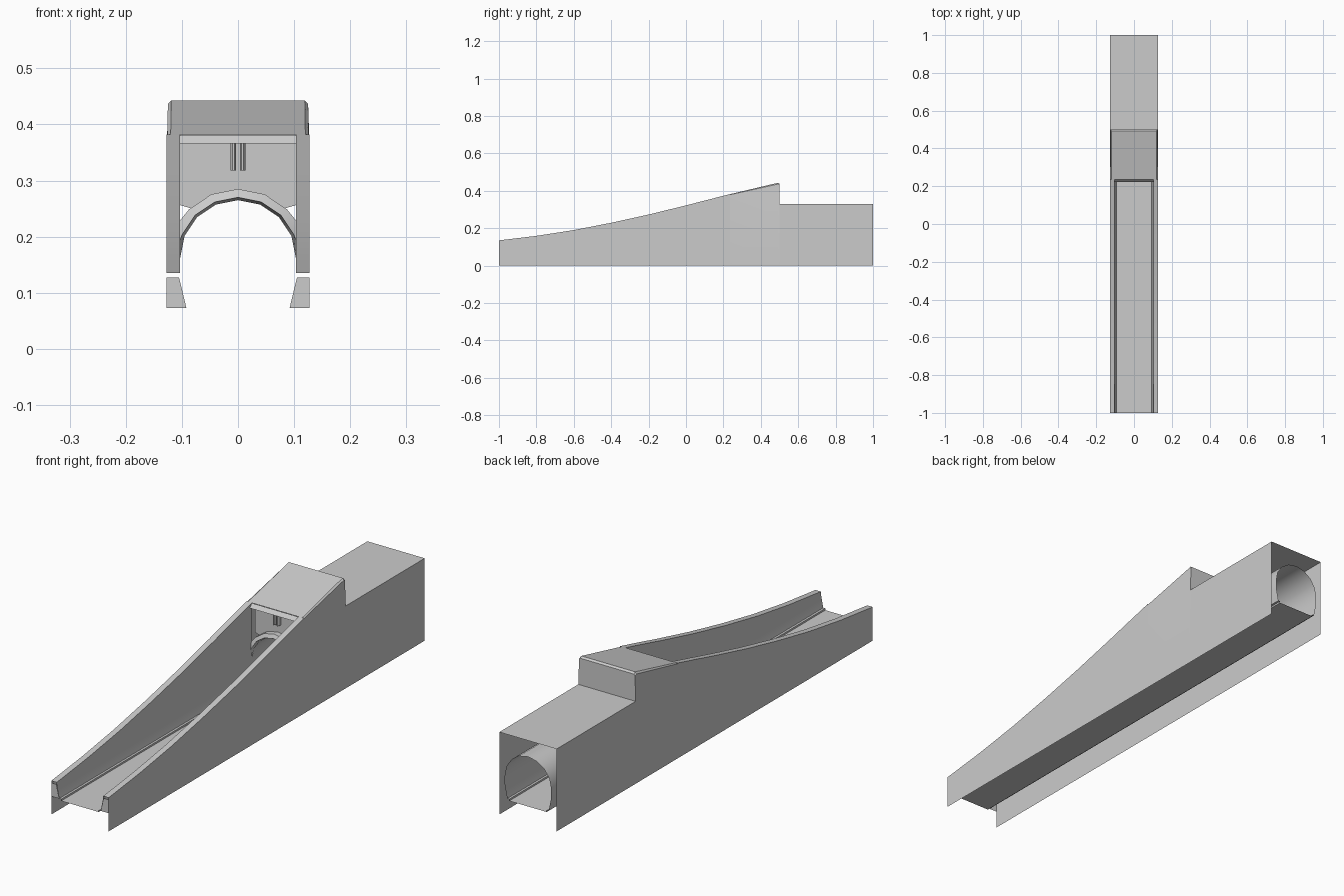
import bpy, bmesh
from math import sin, cos, radians

if "Cube" in bpy.data.objects:
    bpy.data.objects.remove(bpy.data.objects["Cube"])


def make(name, verts, faces, smooth=True):
    me = bpy.data.meshes.new(name)
    me.from_pydata(verts, [], faces)
    bm = bmesh.new()
    bm.from_mesh(me)
    bmesh.ops.remove_doubles(bm, verts=bm.verts, dist=1e-5)
    bmesh.ops.recalc_face_normals(bm, faces=bm.faces)
    bm.to_mesh(me)
    bm.free()
    ob = bpy.data.objects.new(name, me)
    bpy.context.collection.objects.link(ob)
    if smooth:
        bpy.ops.object.select_all(action='DESELECT')
        ob.select_set(True)
        bpy.context.view_layer.objects.active = ob
        bpy.ops.object.shade_smooth_by_angle(angle=radians(30))
    return ob


def loft(name, rows):
    """Open sheet through equal-length rows of points."""
    n = len(rows[0])
    verts = [p for r in rows for p in r]
    faces = [(i * n + j, i * n + j + 1, (i + 1) * n + j + 1, (i + 1) * n + j)
             for i in range(len(rows) - 1) for j in range(n - 1)]
    return make(name, verts, faces)


def mirrored(half):
    """Complete a right-half outline (outside to centre) with its left half."""
    return half + [(-x, z) for x, z in reversed(half)]


def row(y, pts):
    return [(x, y, z) for x, z in pts]


W, I = 0.127, 0.103          # outer and inner half widths
CZ = 0.162                   # arch centre height


def arc(r, limit=1.0):
    """Half-circle facets of a 16-sided arch, cut off at the channel walls."""
    pts = []
    for k in range(9):
        a = radians(22.5 * k)
        x, z = r * cos(a), CZ + r * sin(a)
        if abs(x) > limit:
            x = limit if x > 0 else -limit
            z = max(z, CZ + (r * r - limit * limit) ** 0.5)
        pts.append((x, z))
    return pts


# Hollow ramp side walls: outer skin, top rim, inner skin, flared foot
profile = [(-1, .135), (-.8, .159), (-.6, .19), (-.4, .229),
           (-.2, .273), (0, .322), (.12, .353), (.235, .382)]
for side, s in (("right", 1), ("left", -1)):
    loft(side + "_ramp_wall",
         [row(y, [(s * W, 0), (s * W, z), (s * I, z), (s * I, .127), (s * .092, .073)])
          for y, z in profile])
    # front end cap of the wall
    make(side + "_wall_end",
         row(-1, [(s * W, .073), (s * W, .127), (s * .105, .127), (s * .092, .073)]),
         [(0, 1, 2, 3)])

# Channel floor with a small step along each edge
floor = mirrored([(.092, .073), (.083, .073), (.083, .066)])
loft("channel_floor", [row(-1, floor), row(1, floor)])

# Roof section with chamfer growing toward the back
roof_a = mirrored([(W, 0), (W, .368), (W, .374), (.126, .379), (.12, .382)])
roof_b = mirrored([(W, 0), (W, .382), (.125, .395), (.125, .436), (.119, .443)])
roof_c = mirrored([(W, 0), (W, .382), (.125, .393), (.125, .43), (.119, .437)])
loft("roof_hood", [row(.235, roof_a), row(.492, roof_b), row(.5, roof_c)])
step = mirrored([(W, .33), (W, .382), (.125, .393), (.125, .43), (.119, .437)])
make("roof_back_face", row(.5, step), [tuple(range(len(step)))])

# Rear housing, open at the back and below
box = mirrored([(W, 0), (W, .33)])
loft("rear_housing", [row(.5, box), row(1, box)])

# Arched tunnel lining through to the back
lining = [(.092, .073), (I, .127)] + arc(I) + [(-I, .127), (-.092, .073)]
loft("tunnel_lining", [row(.235, lining), row(1, lining)])

# Flared collar round the tunnel mouth
loft("tunnel_collar", [row(.26, arc(I)), row(.225, arc(.108, I)),
                       row(.232, arc(.123, I)), row(.26, arc(.123, I))])

# Sloped lip and bulkhead above the arch
loft("opening_lip", [[(-I, .235, .381), (I, .235, .381)],
                     [(-I, .222, .366), (I, .222, .366)],
                     [(-I, .255, .366), (I, .255, .366)]])
edge = [(I, .366), (I, .256), (.082, .25)] + arc(.123)[3:6] + \
       [(-.082, .25), (-I, .256), (-I, .366)]
make("bulkhead", row(.255, edge), [tuple(range(len(edge)))])

# Twin latch bars hanging on the bulkhead
for side, s in (("right", 1), ("left", -1)):
    bar = [(s * .013, .255), (s * .013, .24), (s * .01, .235),
           (s * .006, .235), (s * .004, .24), (s * .004, .255)]
    n = len(bar)
    vs = [(x, y, z) for z in (.318, .366) for x, y in bar]
    fs = [(i, (i + 1) % n, n + (i + 1) % n, n + i) for i in range(n)]
    make(side + "_latch_bar", vs, fs + [tuple(range(n)), tuple(range(n, 2 * n))])
